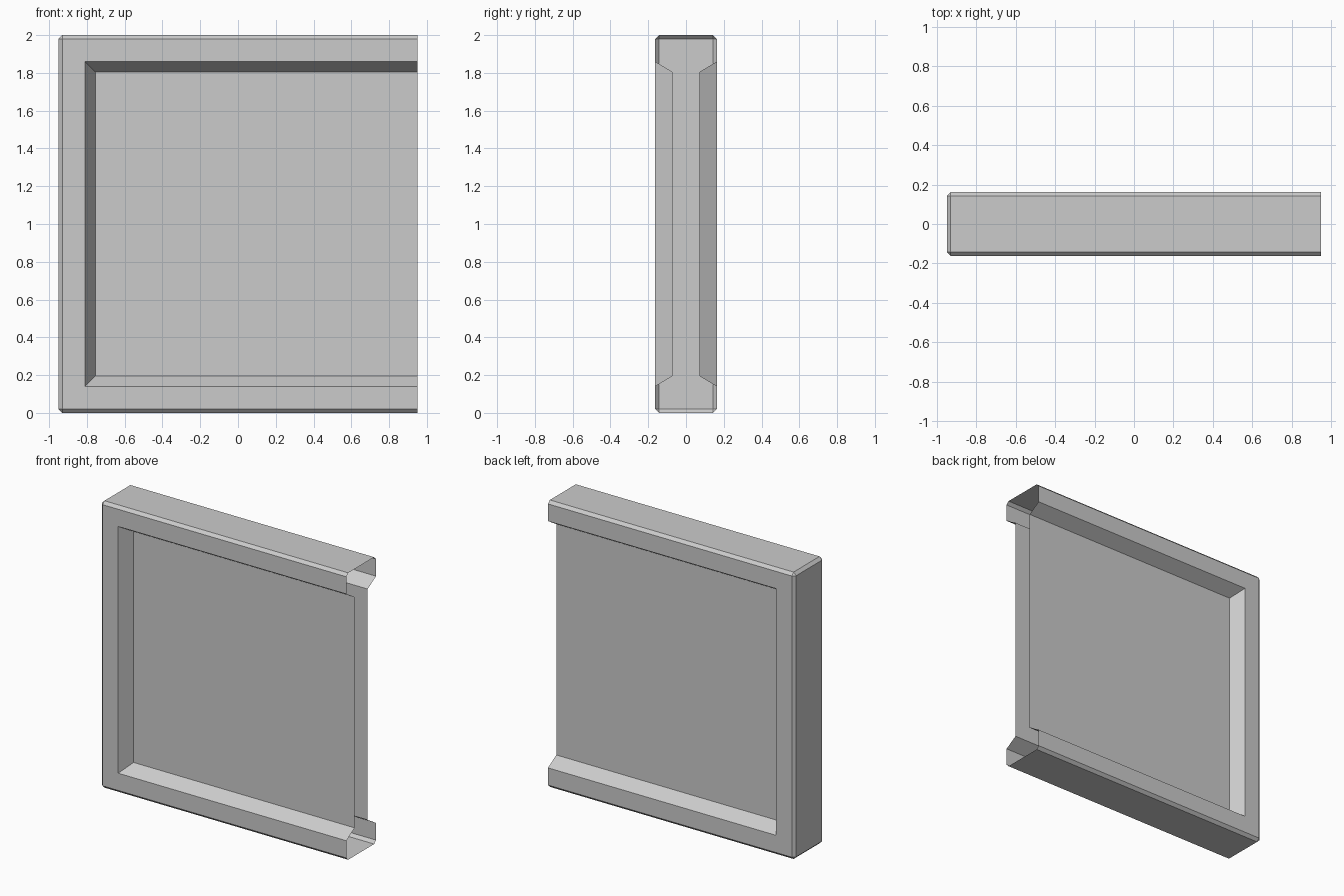
import bpy
import bmesh

cube = bpy.data.objects.get("Cube")
if cube:
    bpy.data.objects.remove(cube, do_unlink=True)

HALF_W, HEIGHT = 0.95, 2.0
HALF_D, PANEL_D = 0.163, 0.072
CHAMFER, RIM, SLOPE = 0.02, 0.14, 0.195


def plain_material(name, colour):
    mat = bpy.data.materials.new(name)
    mat.use_nodes = True
    mat.diffuse_color = colour
    bsdf = next(n for n in mat.node_tree.nodes if n.type == "BSDF_PRINCIPLED")
    bsdf.inputs["Base Color"].default_value = colour
    return mat


def rail(bm, y, inset, cut):
    """Three-sided outline, open on the +x end, with cut corners."""
    left, low, high = inset - HALF_W, inset, HEIGHT - inset
    outline = [(HALF_W, low), (left + cut, low), (left, low + cut),
               (left, high - cut), (left + cut, high), (HALF_W, high)]
    return [bm.verts.new((x, y, z)) for x, z in outline]


bm = bmesh.new()

# Frame: rails from the front panel, over the rim, round to the back panel
front = [(-PANEL_D, SLOPE, 0), (-HALF_D, RIM, 0), (-HALF_D, CHAMFER, 0),
         (CHAMFER - HALF_D, 0, CHAMFER)]
back = [(-y, inset, cut) for y, inset, cut in reversed(front)]
rails = [rail(bm, *step) for step in front + back]
for a, b in zip(rails, rails[1:]):
    for i in range(len(a) - 1):
        bm.faces.new((a[i], a[i + 1], b[i + 1], b[i]))

# Recessed panels on both sides
bm.faces.new(list(reversed(rails[0])))
bm.faces.new(rails[-1])

# Merge the corners that are not cut
bmesh.ops.remove_doubles(bm, verts=bm.verts, dist=0.0005)

mesh = bpy.data.meshes.new("wall_panel")
bm.to_mesh(mesh)
bm.free()
mesh.materials.append(plain_material("light grey", (0.6, 0.6, 0.6, 1.0)))
panel = bpy.data.objects.new("wall_panel", mesh)
bpy.context.collection.objects.link(panel)
